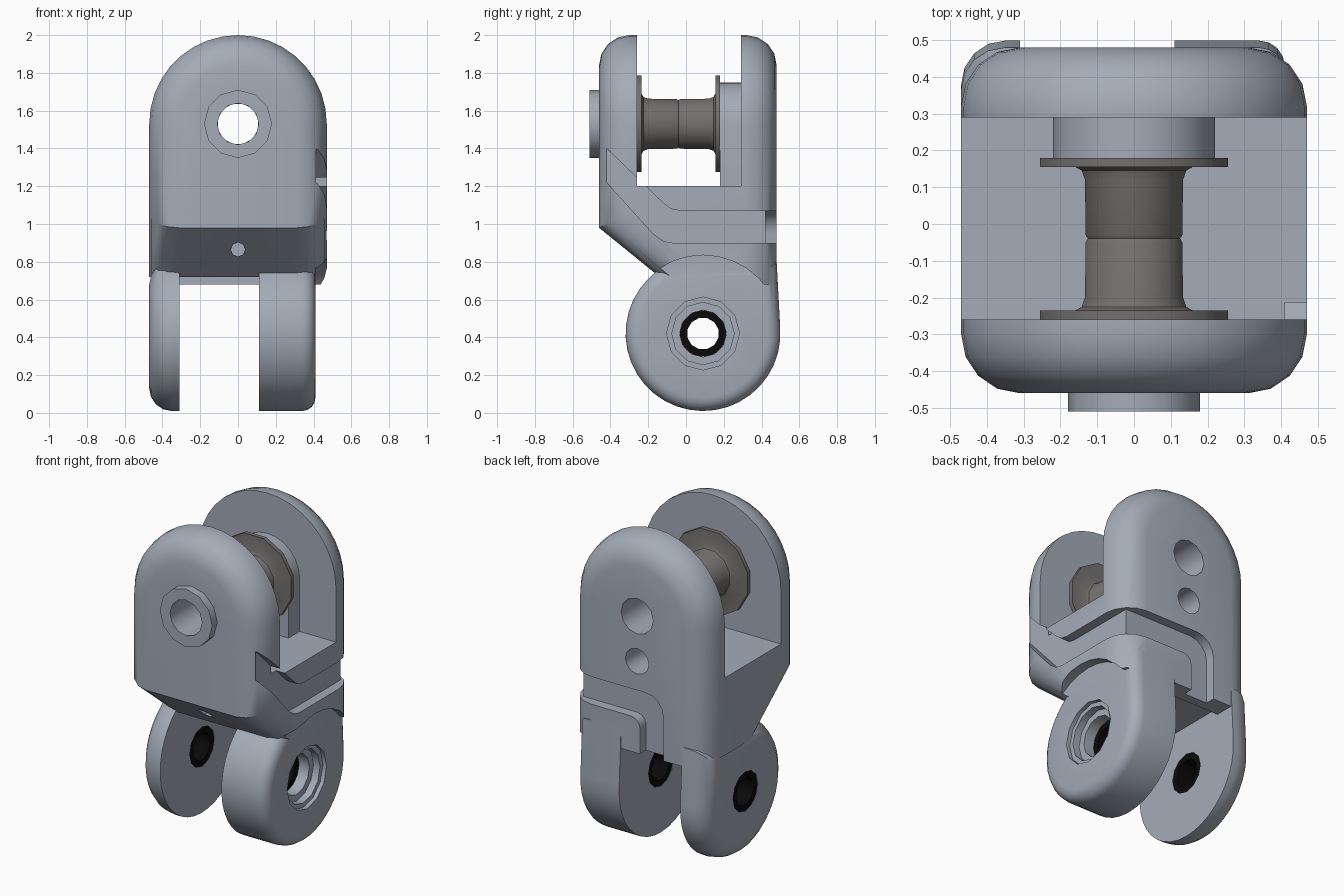
import bpy, bmesh, math
from mathutils import Vector

cube = bpy.data.objects.get("Cube")
if cube:
    bpy.data.objects.remove(cube, do_unlink=True)


def material(name, rgb):
    m = bpy.data.materials.new(name)
    m.use_nodes = True
    m.diffuse_color = (*rgb, 1)
    b = m.node_tree.nodes["Principled BSDF"]
    b.inputs["Base Color"].default_value = (*rgb, 1)
    b.inputs["Roughness"].default_value = 0.6
    return m


STEEL = material("blue grey", (0.37, 0.415, 0.48))
BRONZE = material("dark warm grey", (0.17, 0.165, 0.158))
BLACK = material("black", (0.003, 0.003, 0.003))


def finish(bm, name, mat):
    bmesh.ops.recalc_face_normals(bm, faces=bm.faces)
    me = bpy.data.meshes.new(name)
    bm.to_mesh(me)
    bm.free()
    ob = bpy.data.objects.new(name, me)
    bpy.context.collection.objects.link(ob)
    me.materials.append(mat)
    return ob


def select(ob):
    bpy.ops.object.select_all(action='DESELECT')
    ob.select_set(True)
    bpy.context.view_layer.objects.active = ob


def smooth(ob, angle=32):
    select(ob)
    bpy.ops.object.shade_smooth_by_angle(angle=math.radians(angle))


def prism_bm(axis, pts, a, b):
    """Extrude a (y,z) outline along x, or an (x,z) outline along y."""
    bm = bmesh.new()
    place = (lambda p, d: (d, *p)) if axis == 'x' else (lambda p, d: (p[0], d, p[1]))
    f = bm.faces.new([bm.verts.new(place(p, a)) for p in pts])
    ext = bmesh.ops.extrude_face_region(bm, geom=[f])
    move = Vector((b - a, 0, 0)) if axis == 'x' else Vector((0, b - a, 0))
    bmesh.ops.translate(bm, vec=move, verts=[v for v in ext['geom'] if isinstance(v, bmesh.types.BMVert)])
    bmesh.ops.recalc_face_normals(bm, faces=bm.faces)
    return bm


def prism(name, axis, pts, a, b, mat=STEEL):
    return finish(prism_bm(axis, pts, a, b), name, mat)


def arc(cx, cz, r, a0, a1, n):
    return [(cx + r * math.cos(math.radians(a0 + (a1 - a0) * i / n)),
             cz + r * math.sin(math.radians(a0 + (a1 - a0) * i / n))) for i in range(n + 1)]


def circle(cx, cz, r, n):
    return arc(cx, cz, r, 0, 360, n)[:-1]


def rect(u0, u1, v0, v1):
    return [(u0, v0), (u1, v0), (u1, v1), (u0, v1)]


def boolean(target, tool, op='DIFFERENCE'):
    mod = target.modifiers.new("cut", 'BOOLEAN')
    mod.operation, mod.solver, mod.object = op, 'EXACT', tool
    select(target)
    bpy.ops.object.modifier_apply(modifier=mod.name)
    bpy.data.objects.remove(tool, do_unlink=True)


def lathe(name, prof, centre, axis, n, mat):
    """Closed (radius, position) loop revolved around a line parallel to x or y."""
    bm = bmesh.new()
    rings = []
    for i in range(n):
        t = 2 * math.pi * (i + 0.5) / n
        c, s = math.cos(t), math.sin(t)
        rings.append([bm.verts.new((r * c, d, centre[1] + r * s) if axis == 'y'
                                   else (d, centre[0] + r * c, centre[1] + r * s)) for r, d in prof])
    k = len(prof)
    for i in range(n):
        p, q = rings[i], rings[(i + 1) % n]
        for j in range(k):
            bm.faces.new((p[j], p[(j + 1) % k], q[(j + 1) % k], q[j]))
    ob = finish(bm, name, mat)
    smooth(ob)
    return ob


AXLE_Z = 1.53           # upper axle height
PIN = (0.09, 0.42)      # lower pivot (y, z)

# Arched block with a sloping lower front and rounded front and back edges
outline = arc(0, AXLE_Z, 0.47, 0, 180, 18) + [(-0.47, 0.68), (0.47, 0.68)]
bm = prism_bm('y', outline, -0.46, 0.48)
cut = bmesh.ops.bisect_plane(bm, geom=bm.verts[:] + bm.edges[:] + bm.faces[:], plane_co=(0, -0.46, 0.98),
                             plane_no=(0, -0.26, -0.32), clear_outer=True)
bmesh.ops.holes_fill(bm, edges=[e for e in cut['geom_cut'] if isinstance(e, bmesh.types.BMEdge)])
bmesh.ops.recalc_face_normals(bm, faces=bm.faces)
rim = []
for e in bm.edges:
    ny = sorted(abs(f.normal.y) for f in e.link_faces)
    if ny[0] < 0.1 and ny[1] > 0.3 and all(f.normal.z > -0.95 for f in e.link_faces):
        rim.append(e)
bmesh.ops.bevel(bm, geom=rim, offset=0.16, segments=4, profile=0.5, affect='EDGES', clamp_overlap=False)
body = finish(bm, "clevis_body", STEEL)

# Upper slot between the two cheeks, and the relief under the bridge
boolean(body, prism("slot_cut", 'x', rect(-0.26, 0.29, 1.2, 2.2), -1, 1))
boolean(body, prism("relief_cut", 'x', rect(-0.8, 0.36, 0.5, 0.72), -1, 1))

# Round clearance beside the right lug
boolean(body, prism("lug_clearance_cut", 'x', circle(*PIN, 0.415, 32), 0.41, 0.7))

# Cable channel: along the side, then around the back and down
side = [(-0.42, 1.4), (-0.42, 1.22), (-0.17, 0.945), (-0.12, 0.91), (-0.07, 0.9),
        (0.7, 0.9), (0.7, 1.07), (-0.03, 1.07), (-0.08, 1.08), (-0.12, 1.11)]
boolean(body, prism("side_channel_cut", 'x', side, 0.41, 0.7))
back = ([(0.7, 0.9), (0.7, 1.07)] + arc(-0.06, 0.95, 0.12, 90, 180, 4) + [(-0.18, 0.5), (-0.02, 0.5)]
        + arc(0.04, 0.84, 0.06, 180, 90, 3))
boolean(body, prism("back_channel_cut", 'y', back, 0.42, 0.7))

# Two lower lugs with rounded outer rims
for name, inner, outer, bev in (("right_lug", 0.11, 0.41, 0.07), ("left_lug", -0.31, -0.47, 0.12)):
    bm = prism_bm('x', arc(*PIN, 0.41, 5, -225, 24) + [(-0.1, 0.8), (0.48, 0.8)], inner, outer)
    rim = [e for e in bm.edges if all(abs(v.co.x - outer) < 1e-4 for v in e.verts)]
    bmesh.ops.bevel(bm, geom=rim, offset=bev, segments=4, profile=0.5, affect='EDGES', clamp_overlap=False)
    boolean(body, finish(bm, name, STEEL), 'UNION')

# Rear inner pad and front boss
pad = arc(0, AXLE_Z, 0.22, 0, 180, 12) + [(-0.22, 1.19), (0.22, 1.19)]
boolean(body, prism("rear_pad", 'y', pad, 0.18, 0.3), 'UNION')
boolean(body, prism("front_boss", 'y', circle(0, AXLE_Z, 0.18, 12), -0.51, -0.4), 'UNION')

# Bores: axle, small rear hole, front pinhole, pivot and its counterbore
boolean(body, prism("axle_bore", 'y', circle(0, AXLE_Z, 0.11, 12), -0.7, 0.7))
boolean(body, prism("rear_hole", 'y', circle(0, 1.25, 0.08, 12), 0.24, 0.7))
boolean(body, prism("front_pinhole", 'y', circle(0, 0.865, 0.038, 8), -0.7, -0.1))
boolean(body, prism("pivot_bore", 'x', circle(*PIN, 0.124, 12), -0.7, 0.7))
boolean(body, prism("counterbore_step", 'x', circle(*PIN, 0.165, 12), 0.34, 0.7))
boolean(body, prism("counterbore", 'x', circle(*PIN, 0.193, 12), 0.385, 0.7))
smooth(body)

# Flanged spool on the upper axle
half = [(0.265, -0.26), (0.265, -0.235), (0.165, -0.235), (0.147, -0.225), (0.138, -0.2), (0.136, -0.05)]
mirrored = [(r, -0.08 - y) for r, y in reversed(half)]
lathe("spool", [(0.11, -0.26)] + half + [(0.13, -0.04)] + mirrored + [(0.11, 0.18)],
      (0, AXLE_Z), 'y', 12, BRONZE)

# Dark liners in the lower pivot bores
for name, x0, x1 in (("left_liner", -0.468, -0.312), ("right_liner", 0.112, 0.27)):
    lathe(name, [(0.085, x0), (0.127, x0), (0.127, x1), (0.085, x1)], PIN, 'x', 12, BLACK)
